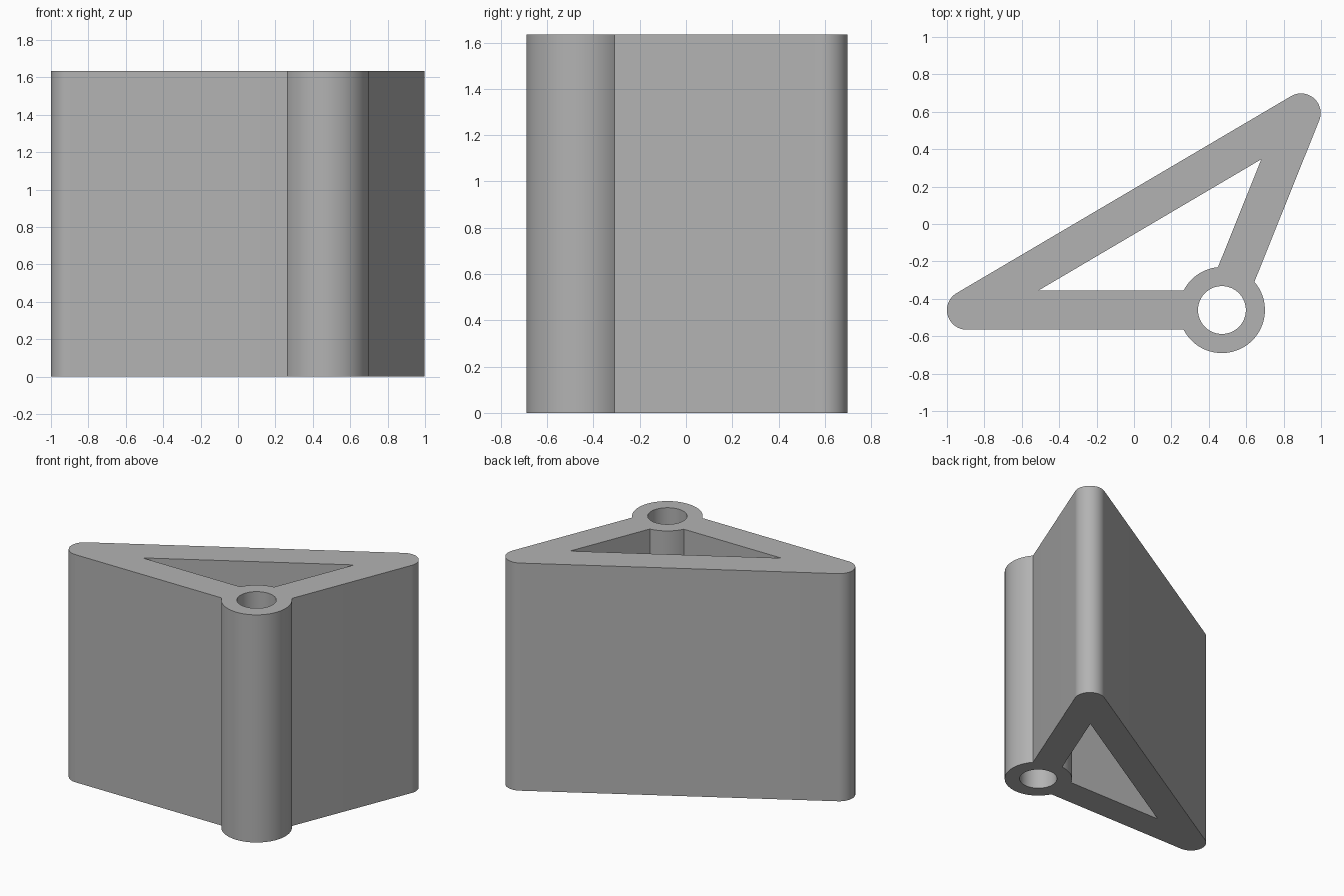
import bpy, bmesh, math
from mathutils import Vector

cube = bpy.data.objects.get("Cube")
if cube:
    bpy.data.objects.remove(cube, do_unlink=True)

HEIGHT = 1.635
WALL = 0.105       # half of the wall thickness
BARREL = 0.23
BORE = 0.128

left_tip = Vector((-0.895, -0.46))
back_tip = Vector((0.893, 0.593))
hinge = Vector((0.47, -0.46))


def heading(a, b):
    """Angle from a to b, in radians."""
    d = b - a
    return math.atan2(d.y, d.x)


def polar(centre, radius, angle):
    return centre + radius * Vector((math.cos(angle), math.sin(angle)))


def arc(centre, radius, start, end, steps):
    return [polar(centre, radius, start + (end - start) * i / steps) for i in range(steps + 1)]


def inner_corner(tip, a, b):
    """Point where the inner faces of two walls meet."""
    return polar(tip, WALL / math.sin(abs(b - a) / 2), (a + b) / 2)


quarter = math.pi / 2
slope = heading(left_tip, back_tip)
side = heading(hinge, back_tip)
cut = math.asin(WALL / BARREL)   # where a wall meets the barrel

# Outer outline, triangular opening and round bore
outer = (arc(left_tip, WALL, slope + quarter, 3 * quarter, 24)
         + arc(hinge, BARREL, math.pi + cut, 2 * math.pi + side - cut, 56)
         + arc(back_tip, WALL, side - quarter, slope + quarter, 24))
opening = ([inner_corner(left_tip, 0, slope),
            inner_corner(back_tip, slope + math.pi, side + math.pi)]
           + arc(hinge, BARREL, side + cut, math.pi - cut, 14))
bore = arc(hinge, BORE, 0, 2 * math.pi, 64)[:-1]

# Fill the profile and extrude it upward
bm = bmesh.new()
for loop in (outer, opening, bore):
    verts = [bm.verts.new((p.x, p.y, 0)) for p in loop]
    for i, v in enumerate(verts):
        bm.edges.new((v, verts[i - 1]))
bmesh.ops.triangle_fill(bm, edges=bm.edges[:], use_beauty=True, use_dissolve=False)
result = bmesh.ops.extrude_face_region(bm, geom=bm.faces[:], use_keep_orig=True)
top = [g for g in result["geom"] if isinstance(g, bmesh.types.BMVert)]
bmesh.ops.translate(bm, verts=top, vec=(0, 0, HEIGHT))
bmesh.ops.recalc_face_normals(bm, faces=bm.faces[:])

mesh = bpy.data.meshes.new("hinged_triangle_bracket")
bm.to_mesh(mesh)
bm.free()
bracket = bpy.data.objects.new("hinged_triangle_bracket", mesh)
bpy.context.collection.objects.link(bracket)

# Plain grey material
grey = bpy.data.materials.new("plain_grey")
grey.use_nodes = True
colour = (0.45, 0.45, 0.45, 1)
grey.diffuse_color = colour
grey.node_tree.nodes["Principled BSDF"].inputs["Base Color"].default_value = colour
mesh.materials.append(grey)

# Smooth round surfaces, sharp edges kept
bpy.ops.object.select_all(action='DESELECT')
bracket.select_set(True)
bpy.context.view_layer.objects.active = bracket
bpy.ops.object.shade_smooth_by_angle(angle=math.radians(25))
